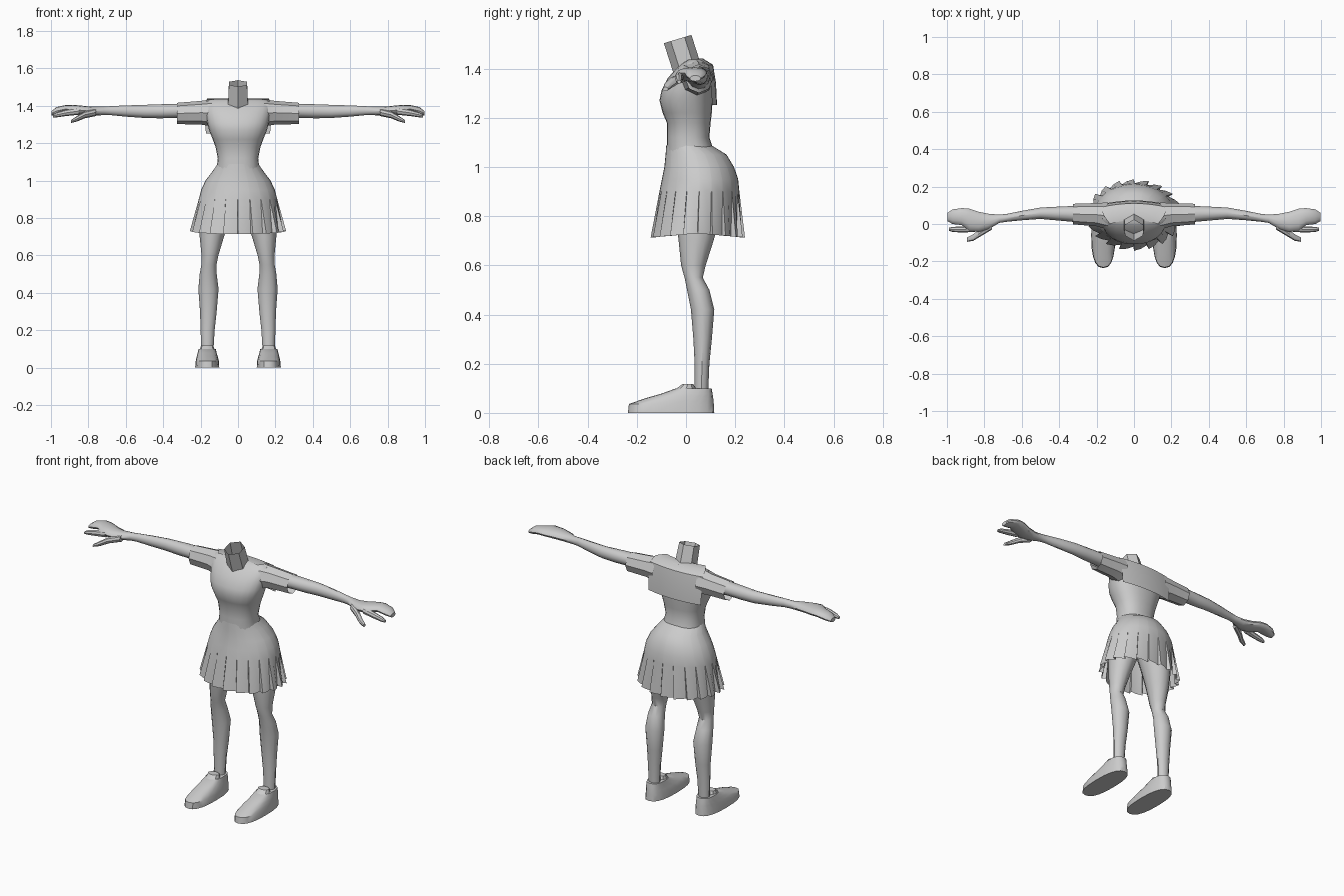
import bpy, bmesh
from math import sin, cos, pi, radians, copysign

AXES = {'x': (1, 2, 0), 'y': (0, 2, 1), 'z': (0, 1, 2)}


def finish(name, bm, mirror=False):
    bmesh.ops.recalc_face_normals(bm, faces=bm.faces)
    me = bpy.data.meshes.new(name)
    bm.to_mesh(me)
    bm.free()
    ob = bpy.data.objects.new(name, me)
    bpy.context.collection.objects.link(ob)
    if mirror:
        ob.modifiers.new("mirror", 'MIRROR')
    bpy.ops.object.select_all(action='DESELECT')
    ob.select_set(True)
    bpy.context.view_layer.objects.active = ob
    bpy.ops.object.shade_smooth_by_angle(angle=radians(35))
    return ob


def skin(bm, rings, start, end):
    n = len(rings[0])
    for r, s in zip(rings, rings[1:]):
        for i in range(n):
            j = (i + 1) % n
            bm.faces.new((r[i], r[j], s[j], s[i]))
    if start:
        bm.faces.new(rings[0])
    if end:
        bm.faces.new(rings[-1])


def loft(name, axis, rows, n=12, power=2.0, start=True, end=True, mirror=False,
         tilt=0.0, phase=0.0):
    """Rows are (position along axis, a min, a max, b min, b max)."""
    bm = bmesh.new()
    ia, ib, ic = AXES[axis]
    rings = []
    for p, a0, a1, b0, b1 in rows:
        ring = []
        for i in range(n):
            t = 2 * pi * i / n + phase
            ca, sb = [copysign(abs(f) ** (2 / power), f) for f in (cos(t), sin(t))]
            co = [0, 0, 0]
            co[ia] = (a0 + a1) / 2 + ca * (a1 - a0) / 2
            co[ib] = (b0 + b1) / 2 + sb * (b1 - b0) / 2
            co[ic] = p + tilt * sb * (b1 - b0) / 2
            ring.append(bm.verts.new(co))
        rings.append(ring)
    skin(bm, rings, start, end)
    return finish(name, bm, mirror)


# Torso: waist, bust and shoulders
torso = [(1.06, .115, -.078, .115), (1.12, .108, -.078, .095), (1.18, .12, -.078, .1),
         (1.22, .135, -.095, .105), (1.27, .155, -.108, .108), (1.31, .165, -.1, .11),
         (1.36, .175, -.075, .11), (1.40, .18, -.04, .105), (1.425, .17, -.01, .09),
         (1.437, .12, .01, .075)]
loft("torso", 'z', [(z, -w, w, f, b) for z, w, f, b in torso], n=24, power=2.3)

# Open six-sided neck leaning forward
loft("neck", 'z', [(1.395, -.062, .062, -.05, .062), (1.52, -.056, .056, -.09, .022)],
     n=6, start=False, end=False, tilt=.3, phase=pi / 2)

# Arm running into a mitten-like hand
loft("arm", 'x', [(.14, 0, .1, 1.315, 1.428), (.22, .005, .1, 1.328, 1.42),
                  (.33, .012, .096, 1.335, 1.41), (.42, .02, .092, 1.333, 1.408),
                  (.5, .027, .088, 1.335, 1.405), (.6, .02, .07, 1.342, 1.402),
                  (.68, .012, .054, 1.35, 1.398), (.72, .006, .05, 1.35, 1.395),
                  (.78, -.03, .055, 1.347, 1.395), (.83, -.042, .065, 1.35, 1.40),
                  (.88, -.038, .082, 1.358, 1.405), (.92, -.006, .085, 1.362, 1.404),
                  (.97, 0, .078, 1.352, 1.393), (.997, .015, .06, 1.348, 1.372)],
     mirror=True)
loft("index_finger", 'x', [(.85, -.042, -.005, 1.352, 1.392), (.92, -.046, -.014, 1.345, 1.38),
                           (.97, -.042, -.015, 1.338, 1.365), (.99, -.036, -.02, 1.338, 1.353)],
     n=8, mirror=True)
loft("thumb", 'x', [(.76, -.03, .01, 1.345, 1.385), (.82, -.066, -.025, 1.333, 1.37),
                    (.86, -.09, -.055, 1.316, 1.346), (.892, -.095, -.072, 1.308, 1.325)],
     n=8, mirror=True)

# Short open sleeve
loft("sleeve", 'x', [(.14, -.03, .115, 1.29, 1.434), (.2, -.012, .112, 1.3, 1.426),
                     (.325, -.002, .108, 1.302, 1.416)],
     n=8, start=False, end=False, mirror=True)

# Square collar flap hanging over the back
bm = bmesh.new()
grid = []
for z, w, y in [(1.438, .13, .02), (1.44, .165, .07), (1.415, .175, .11),
                (1.34, .175, .122), (1.252, .172, .126)]:
    grid.append([bm.verts.new((w * u / 4, y - .02 * (u / 4) ** 2, z)) for u in range(-4, 5)])
for r, s in zip(grid, grid[1:]):
    for i in range(8):
        bm.faces.new((r[i], r[i + 1], s[i + 1], s[i]))
finish("collar_flap", bm)

# Pleated skirt: smooth yoke, sawtooth hem
bm = bmesh.new()
rings = []
PLEATS = 20
for z, w, f, b, depth in [(1.09, .109, -.08, .1, 0), (1.05, .136, -.083, .165, 0),
                          (1.0, .174, -.088, .195, 0), (.95, .197, -.098, .212, 0),
                          (.9, .21, -.108, .217, 0), (.73, .25, -.138, .234, 1)]:
    ring = []
    for i in range(PLEATS):
        for part, tooth in ((0, 1.03), (.5, .98), (.96, .91)):
            t = 2 * pi * (i + part) / PLEATS - pi / 2
            k = 1 + depth * (tooth - 1)
            ring.append(bm.verts.new((k * w * cos(t), (f + b) / 2 + k * (b - f) / 2 * sin(t),
                                      z - .016 * depth * abs(sin(t)))))
    rings.append(ring)
skin(bm, rings, False, False)
finish("pleated_skirt", bm)

# Leg from hip to ankle
loft("leg", 'z', [(1.0, 0, .16, -.055, .15), (.9, .005, .195, -.055, .155),
                  (.8, .04, .205, -.042, .14), (.7, .075, .205, -.03, .112),
                  (.6, .105, .195, -.02, .08), (.55, .115, .196, -.006, .068),
                  (.5, .114, .205, .004, .095), (.42, .104, .212, .02, .115),
                  (.3, .114, .203, .03, .105), (.2, .125, .2, .035, .095),
                  (.08, .132, .196, .035, .09)], mirror=True)

# Slip-on shoe with a sloping toe
loft("shoe", 'z', [(0, .1, .229, -.236, .115), (.036, .102, .226, -.232, .113),
                   (.058, .108, .221, -.17, .111), (.078, .114, .216, -.1, .108),
                   (.1, .119, .21, -.04, .104)], n=20, power=2.5, mirror=True)
loft("shoe_tongue", 'z', [(.085, .122, .208, -.06, .05), (.118, .132, .198, -.015, .03)],
     n=10, mirror=True)
